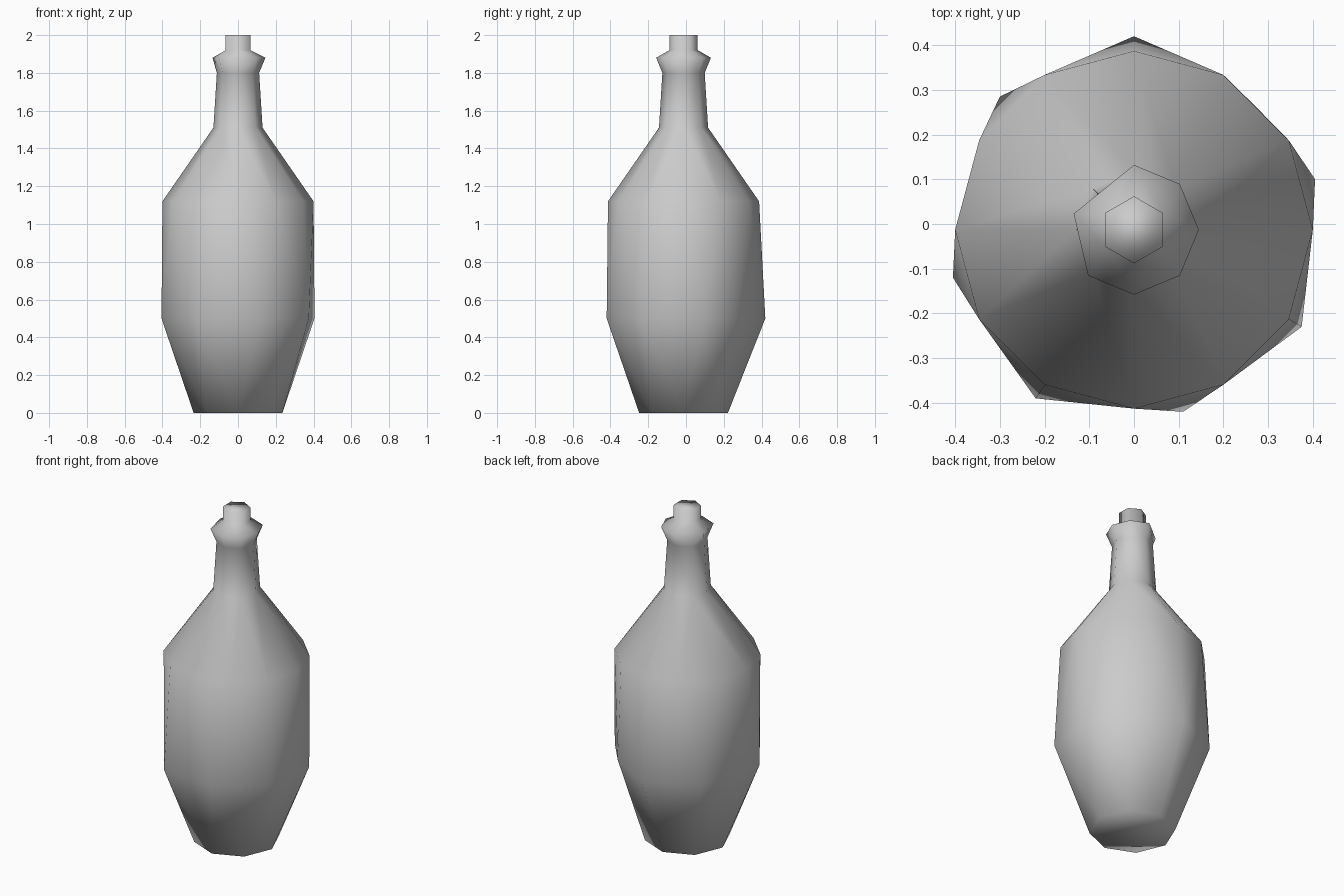
import bpy
import bmesh
from math import cos, sin, radians, tau, atan2

if "Cube" in bpy.data.objects:
    bpy.data.objects.remove(bpy.data.objects["Cube"], do_unlink=True)

AXIS_Y = -0.013

glass = bpy.data.materials.new("grey glass")
glass.use_nodes = True
GREY = (0.6, 0.6, 0.6, 1)
glass.diffuse_color = GREY
glass.node_tree.nodes["Principled BSDF"].inputs["Base Color"].default_value = GREY


def circle(sides, radius, z, start=0):
    return [(radius * cos(start + tau * i / sides),
             AXIS_Y + radius * sin(start + tau * i / sides), z) for i in range(sides)]


def stitch(bm, low, high):
    """Join two counter-clockwise rings of any size with triangles."""
    def angles(ring):
        a = [atan2(v.co.y - AXIS_Y, v.co.x) for v in ring]
        for i in range(1, len(a)):
            while a[i] < a[i - 1]:
                a[i] += tau
        return a + [a[0] + tau]
    la, ha = angles(low), angles(high)
    i = j = 0
    while i < len(low) or j < len(high):
        a, b = low[i % len(low)], high[j % len(high)]
        go_low = j == len(high) or (i < len(low) and la[i + 1] <= ha[j + 1])
        if go_low:
            i += 1
            bm.faces.new((a, low[i % len(low)], b))
        else:
            j += 1
            bm.faces.new((a, high[j % len(high)], b))


def lathe(name, rings):
    bm = bmesh.new()
    loops = [[bm.verts.new(p) for p in ring] for ring in rings]
    for low, high in zip(loops, loops[1:]):
        stitch(bm, low, high)
    bm.faces.new(loops[0][::-1])
    bm.faces.new(loops[-1])
    bmesh.ops.recalc_face_normals(bm, faces=bm.faces[:])
    for f in bm.faces:
        f.smooth = True
    mesh = bpy.data.meshes.new(name)
    bm.to_mesh(mesh)
    bm.free()
    mesh.materials.append(glass)
    obj = bpy.data.objects.new(name, mesh)
    bpy.context.collection.objects.link(obj)
    return obj


# Uneven widest ring of the belly
belly = [(x, y, 0.5) for x, y in (
    (0.405, 0.10), (0.27, 0.265), (0, 0.42), (-0.30, 0.285),
    (-0.405, -0.12), (-0.22, -0.39), (0.11, -0.42), (0.375, -0.23))]
belly = belly[:4] + belly[4:]

# Lip below the stopper: an octagon with one side pulled in
lip = [(x, y, 1.88) for x, y, z in circle(8, 0.145, 0)]
lip[3:5] = [(-0.135, 0.023, 1.88)]

# Bottle from foot to lip, with the stopper growing out of it
lathe("bottle", [
    circle(8, 0.235, 0),
    belly,
    circle(12, 0.40, 1.12),
    circle(8, 0.13, 1.51),
    circle(8, 0.112, 1.80),
    lip,
    circle(6, 0.075, 1.92, radians(30)),
    circle(6, 0.075, 2.0, radians(30)),
])
